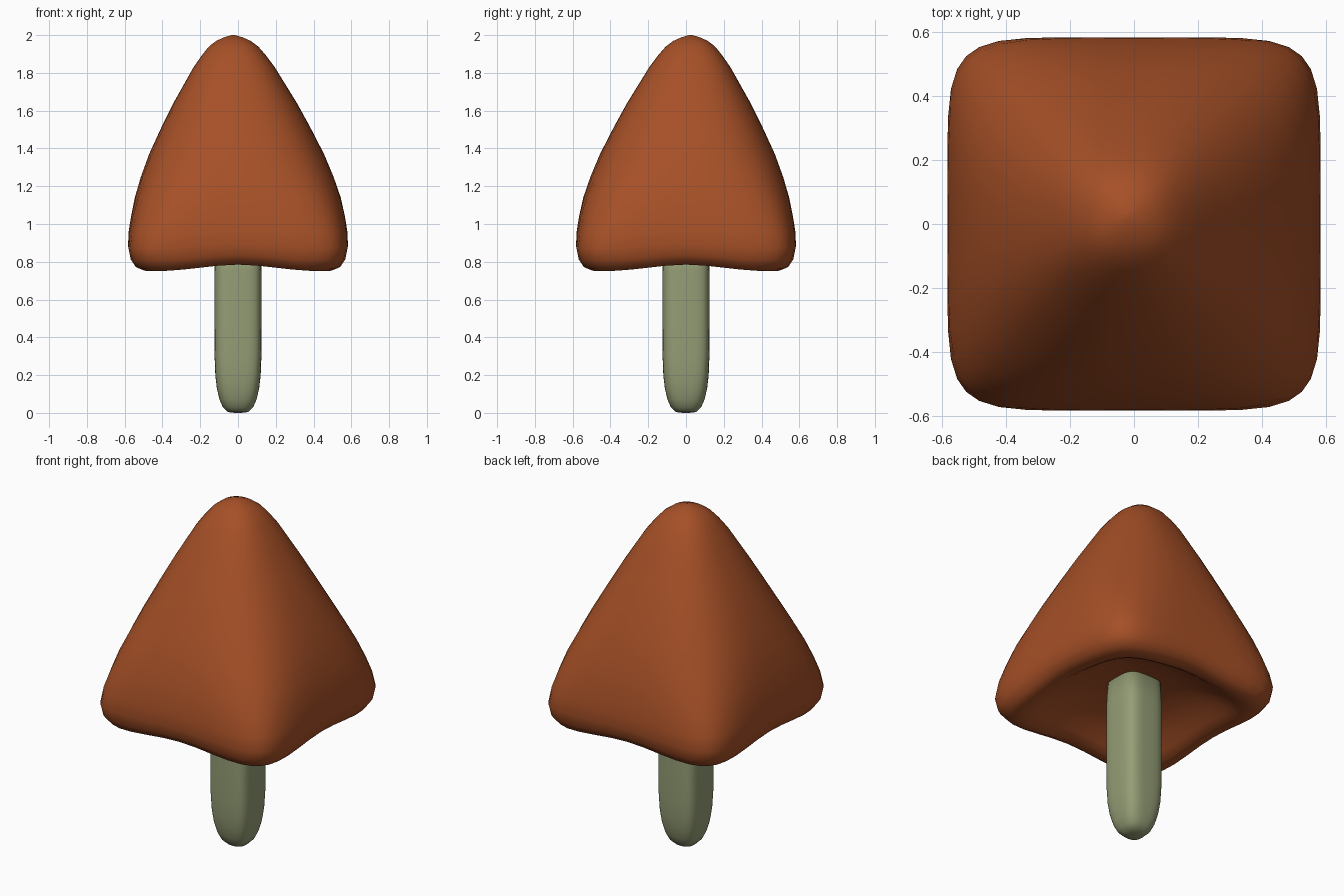
import bpy
import math

SEG = 48


def material(name, color):
    m = bpy.data.materials.new(name)
    m.diffuse_color = color
    return m


def loft(name, rings, mat):
    """Rings are (half width, z, squareness, mid-side lift); both ends close to a point."""
    verts, faces = [], []
    for a, z, n, lift in rings:
        lean = 0.025 * max(0, (z - 1.1) / 0.9)  # tip leans slightly to back left
        for i in range(SEG):
            t = 2 * math.pi * i / SEG
            t += 0.13 * math.sin(4 * t)  # more points round the corners
            c, s = math.cos(t), math.sin(t)
            r = a / (abs(c) ** n + abs(s) ** n) ** (1 / n)
            verts.append((r * c - lean, r * s + lean, z + lift * math.cos(2 * t) ** 2))
    for k in range(len(rings) - 1):
        for i in range(SEG):
            j = (i + 1) % SEG
            faces.append((k * SEG + i, k * SEG + j, (k + 1) * SEG + j, (k + 1) * SEG + i))
    last = (len(rings) - 1) * SEG
    faces.append(tuple(reversed(range(SEG))))
    faces.append(tuple(range(last, last + SEG)))
    me = bpy.data.meshes.new(name)
    me.from_pydata(verts, [], faces)
    me.polygons.foreach_set("use_smooth", [True] * len(me.polygons))
    me.materials.append(mat)
    ob = bpy.data.objects.new(name, me)
    bpy.context.collection.objects.link(ob)
    return ob


# Cap: hollow underside, rounded rim, square base blending to a rounder tip
loft("cap", [
    (0.02, 0.93, 2.2, 0), (0.15, 0.92, 2.5, 0), (0.28, 0.89, 3, 0),
    (0.38, 0.83, 4, 0.015), (0.43, 0.785, 4.5, 0.025), (0.47, 0.756, 5, 0.03),
    (0.51, 0.75, 5.5, 0.035), (0.545, 0.765, 6, 0.035), (0.57, 0.805, 6.5, 0.03),
    (0.582, 0.87, 6.5, 0.02), (0.579, 0.95, 5.5, 0.01), (0.566, 1.04, 4.5, 0),
    (0.545, 1.14, 3.7, 0), (0.51, 1.25, 3.1, 0), (0.463, 1.37, 2.7, 0),
    (0.39, 1.52, 2.5, 0), (0.327, 1.64, 2.4, 0), (0.268, 1.74, 2.4, 0),
    (0.215, 1.83, 2.4, 0), (0.168, 1.895, 2.4, 0), (0.13, 1.94, 2.3, 0),
    (0.09, 1.97, 2.3, 0), (0.05, 1.988, 2.2, 0), (0.01, 2.0, 2, 0),
], material("cap_brown", (0.38, 0.08, 0.02, 1)))

# Stalk: rounded square post with a soft foot
loft("stalk", [
    (0.02, 0.0, 2.2, 0), (0.055, 0.005, 2.5, 0), (0.08, 0.03, 2.8, 0),
    (0.098, 0.07, 3, 0), (0.112, 0.13, 3.3, 0), (0.12, 0.20, 3.6, 0),
    (0.124, 0.30, 3.8, 0), (0.125, 0.45, 3.8, 0), (0.125, 0.75, 3.8, 0),
    (0.122, 0.95, 3.6, 0),
], material("stalk_green", (0.30, 0.34, 0.18, 1)))
